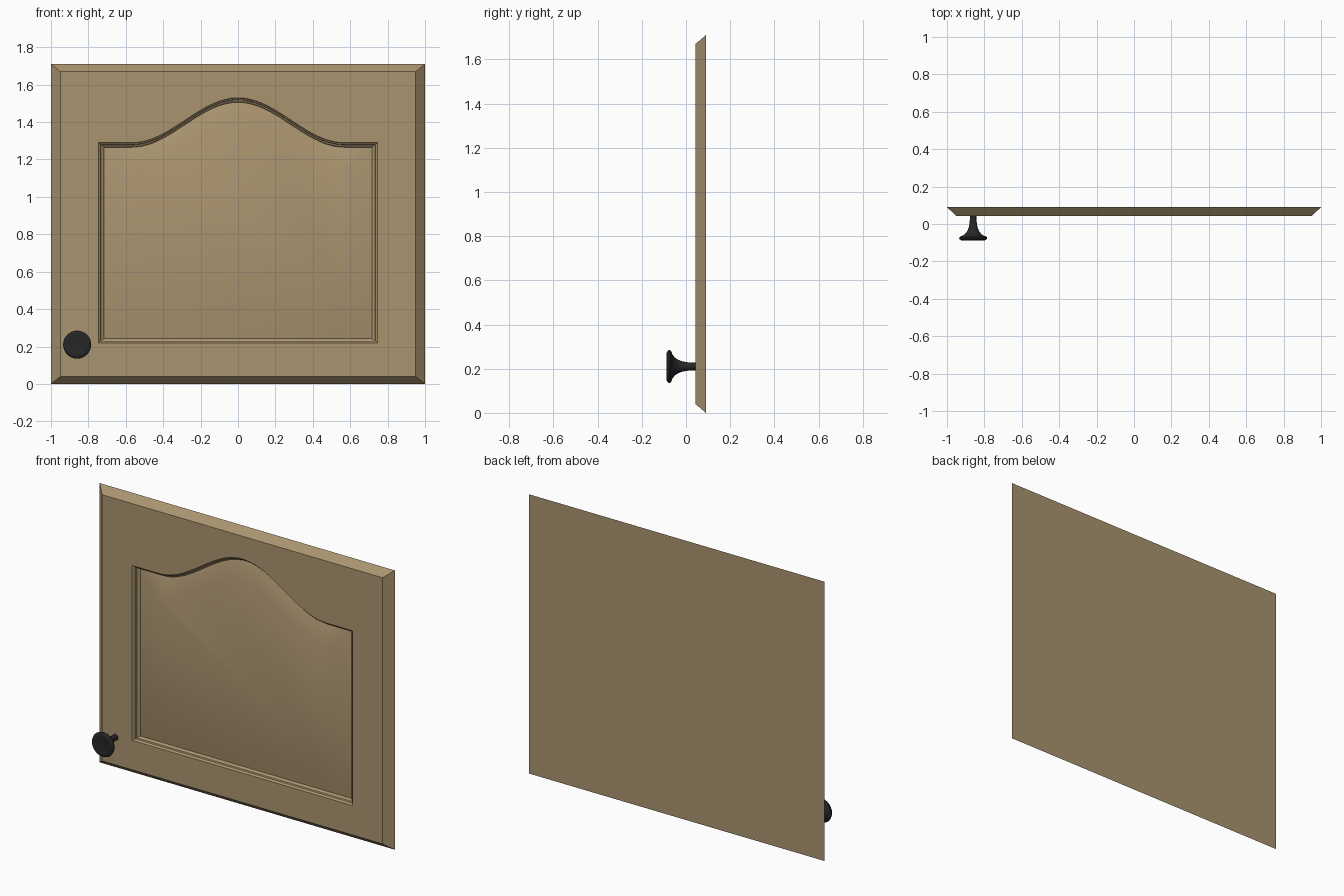
import bpy, bmesh, math

if "Cube" in bpy.data.objects:
    bpy.data.objects.remove(bpy.data.objects["Cube"])

BACK, FRONT, HEIGHT = 0.09, 0.043, 1.71
ARCH_SEGS = 40


def material(name, color):
    m = bpy.data.materials.new(name)
    m.diffuse_color = color
    m.use_nodes = True
    m.node_tree.nodes["Principled BSDF"].inputs["Base Color"].default_value = m.diffuse_color
    return m


def finish(bm, name, mat):
    bmesh.ops.recalc_face_normals(bm, faces=bm.faces)
    me = bpy.data.meshes.new(name)
    bm.to_mesh(me)
    bm.free()
    ob = bpy.data.objects.new(name, me)
    bpy.context.collection.objects.link(ob)
    me.materials.append(mat)
    bpy.context.view_layer.objects.active = ob
    ob.select_set(True)
    bpy.ops.object.shade_smooth_by_angle(angle=math.radians(25))
    ob.select_set(False)
    return ob


def bridge(bm, a, b):
    n = len(a)
    for i in range(n):
        j = (i + 1) % n
        bm.faces.new((a[i], a[j], b[j], b[i]))


def rect(bm, w, z0, z1, y):
    return [bm.verts.new((x, y, z)) for x, z in ((-w, z0), (w, z0), (w, z1), (-w, z1))]


def arched(bm, w, z0, shoulder, y):
    # bottom corners, right shoulder, cosine arch, left shoulder
    a = 0.568
    pts = [(-w, z0), (w, z0), (w, shoulder)]
    for i in range(ARCH_SEGS + 1):
        x = a * (1 - 2 * i / ARCH_SEGS)
        pts.append((x, shoulder + 0.12 * (1 + math.cos(math.pi * x / a))))
    pts.append((-w, shoulder))
    return [bm.verts.new((x, y, z)) for x, z in pts]


wood = material("wood", (0.40, 0.295, 0.16, 1))
black = material("black_metal", (0.02, 0.02, 0.02, 1))

# door slab with bevelled outer edge
bm = bmesh.new()
back = rect(bm, 1.0, 0, HEIGHT, BACK)
front = rect(bm, 0.95, 0.04, HEIGHT - 0.04, FRONT)
bm.faces.new(back)
bridge(bm, back, front)

# moulding rings around the arched panel: (inset, depth)
rings = [arched(bm, 0.747 - d, 0.22 + d * 0.7, 1.29 - d * 0.8, y) for d, y in
         ((0, FRONT), (0.006, 0.051), (0.013, 0.054), (0.015, 0.066),
          (0.021, 0.068), (0.027, 0.072), (0.031, 0.078))]
# raised field in the middle
rings.append(arched(bm, 0.572, 0.355, 1.147, 0.045))
for a, b in zip(rings, rings[1:]):
    bridge(bm, a, b)
bm.faces.new(rings[-1])

# frame face: bottom rail, two stiles, arched top rail
o = rings[0]
bm.faces.new((front[0], front[1], o[1], o[0]))
bm.faces.new((front[1], front[2], o[2], o[1]))
bm.faces.new((front[3], front[0], o[0], o[-1]))
bm.faces.new([front[2], front[3]] + o[:1:-1])
finish(bm, "door", wood)

# turned knob, profile of (radius, y) spun around its axis
profile = [(0.018, 0.05), (0.018, 0.02), (0.020, 0.0), (0.024, -0.02),
           (0.031, -0.037), (0.041, -0.051), (0.054, -0.061), (0.067, -0.066),
           (0.073, -0.070), (0.075, -0.076), (0.072, -0.082), (0.064, -0.087),
           (0.058, -0.088), (0.045, -0.085)]
bm = bmesh.new()
N = 32
loops = [[bm.verts.new((-0.86 + r * math.cos(2 * math.pi * i / N), y,
                        0.21 + r * math.sin(2 * math.pi * i / N))) for i in range(N)]
         for r, y in profile]
for a, b in zip(loops, loops[1:]):
    bridge(bm, a, b)
bm.faces.new(loops[0])
bm.faces.new(loops[-1])
finish(bm, "knob", black)
